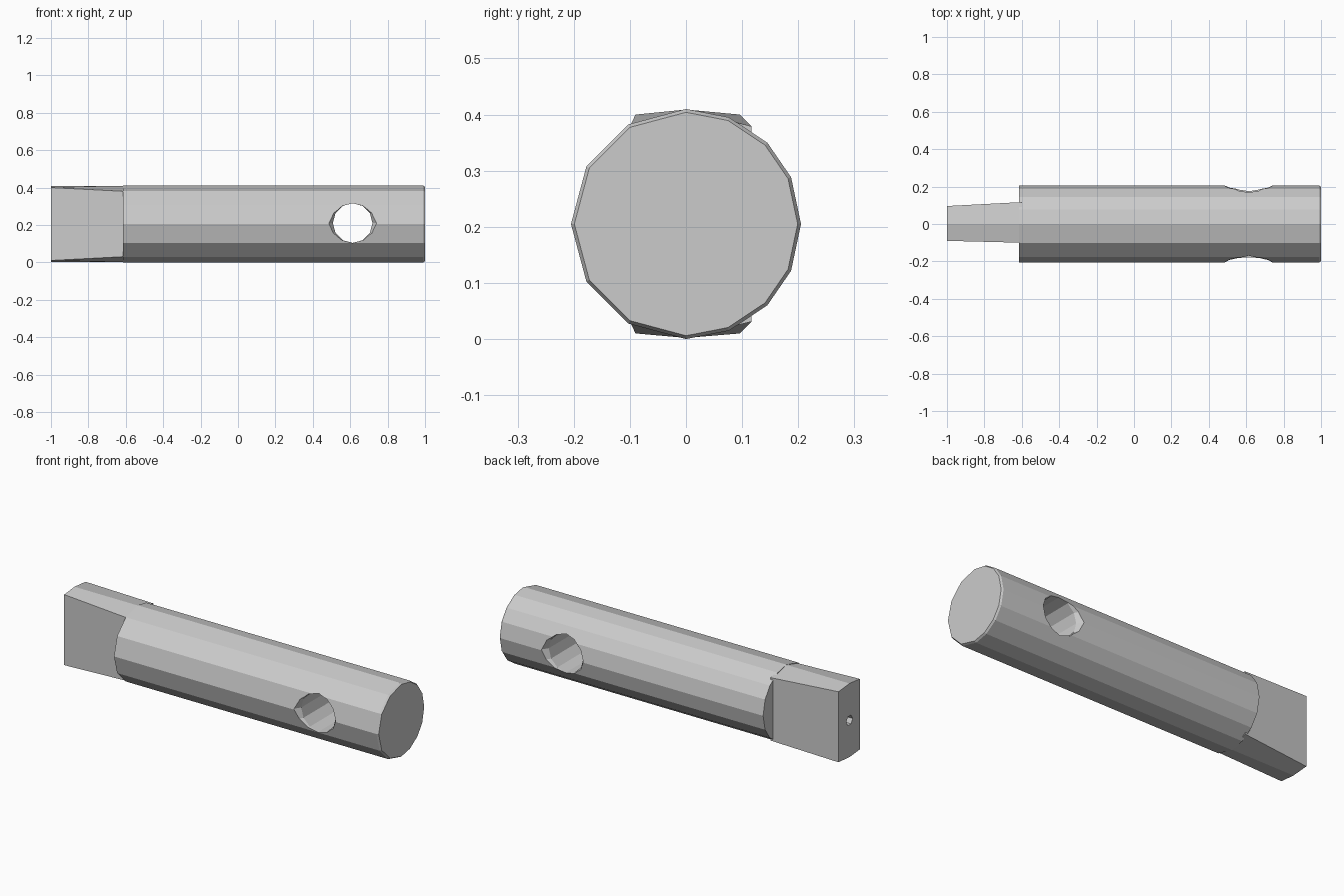
import bpy, bmesh, math

if "Cube" in bpy.data.objects:
    bpy.data.objects.remove(bpy.data.objects["Cube"])

CZ = 0.205  # axis height


def make(name, bm):
    bmesh.ops.recalc_face_normals(bm, faces=bm.faces)
    me = bpy.data.meshes.new(name)
    bm.to_mesh(me)
    bm.free()
    ob = bpy.data.objects.new(name, me)
    bpy.context.collection.objects.link(ob)
    return ob


def loft(name, rings):
    """Skin equal-length rings of points and cap both ends."""
    bm = bmesh.new()
    loops = [[bm.verts.new(p) for p in r] for r in rings]
    n = len(loops[0])
    for a, b in zip(loops, loops[1:]):
        for i in range(n):
            j = (i + 1) % n
            bm.faces.new((a[i], a[j], b[j], b[i]))
    bm.faces.new(loops[0])
    bm.faces.new(loops[-1])
    return make(name, bm)


def circle(n):
    return [(math.cos(2 * math.pi * i / n), math.sin(2 * math.pi * i / n)) for i in range(n)]


def combine(target, other, op):
    m = target.modifiers.new(other.name, 'BOOLEAN')
    m.operation = op
    m.solver = 'EXACT'
    m.object = other
    other.hide_render = True
    other.hide_set(True)


# Round bar with a tiny chamfer at the right end
ANGLES = [math.radians(a) for a in
          (0, 24, 45, 68, 90, 120, 150, 180, 210, 240, 270, 292, 315, 336)]


def bar_ring(x, r):
    return [(x, r * math.cos(a), CZ + r * math.sin(a)) for a in ANGLES]


bar = loft("round_bar", [bar_ring(-0.615, 0.205), bar_ring(0.99, 0.205), bar_ring(1.0, 0.199)])


# Flattened tang, tapering toward the left end
def tang_ring(x, front, back, h):
    return [(x, front, CZ - h), (x, 0, CZ - 0.203), (x, back, CZ - h),
            (x, back, CZ + h), (x, 0, CZ + 0.204), (x, front, CZ + h)]


tang = loft("flat_tang", [tang_ring(-1.0, -0.09, 0.096, 0.195),
                          tang_ring(-0.6, -0.1, 0.117, 0.174)])
combine(bar, tang, 'UNION')

# Cross hole with flared mouths
cross = loft("cross_hole_cutter",
             [[(0.613 + r * c, y, 0.21 + min(r, 0.108) * s) for c, s in circle(12)]
              for y, r in ((-0.3, 0.128), (-0.205, 0.128), (-0.172, 0.106),
                           (0.172, 0.106), (0.205, 0.128), (0.3, 0.128))])
combine(bar, cross, 'DIFFERENCE')

# Small blind hole in the tang end
pin = loft("end_hole_cutter",
           [[(x, 0.028 * c, CZ + 0.028 * s) for c, s in circle(6)] for x in (-1.1, -0.88)])
combine(bar, pin, 'DIFFERENCE')

# Bake the cuts and drop the helpers
bpy.context.view_layer.update()
dg = bpy.context.evaluated_depsgraph_get()
baked = bpy.data.meshes.new_from_object(bar.evaluated_get(dg))
bar.modifiers.clear()
bar.data = baked
for helper in (tang, cross, pin):
    bpy.data.objects.remove(helper)
